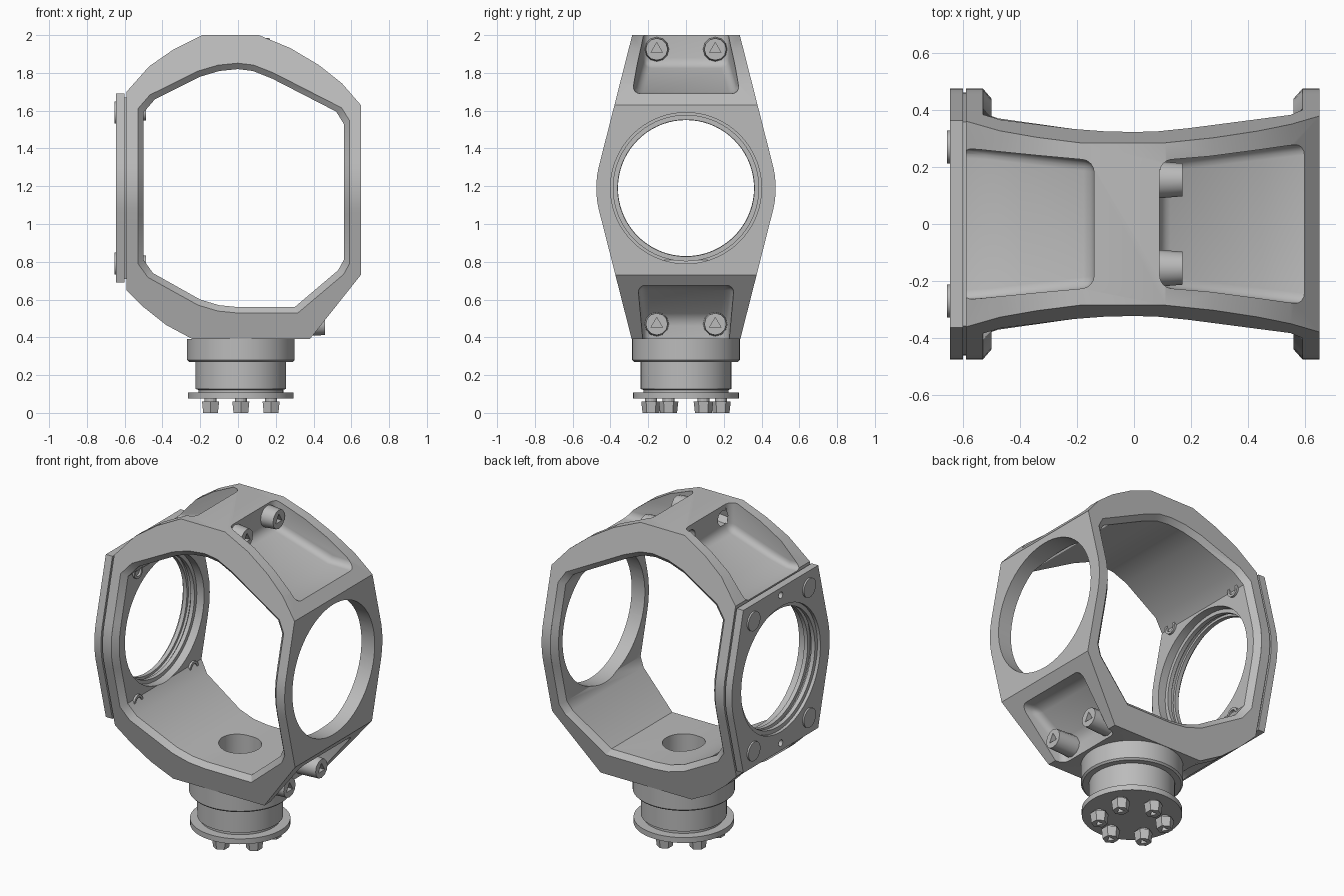
import bpy, bmesh, math
from mathutils import Matrix, Vector

if "Cube" in bpy.data.objects:
    bpy.data.objects.remove(bpy.data.objects["Cube"])

metal = bpy.data.materials.new("grey_metal")
metal.use_nodes = True
metal.diffuse_color = (0.5, 0.5, 0.5, 1)
metal.node_tree.nodes["Principled BSDF"].inputs["Base Color"].default_value = (0.5, 0.5, 0.5, 1)

MID_Z = 1.19      # height of the side openings
AXIS_X = 0.015    # centre of the mounting neck


def half_depth(z):
    """Depth of the housing: tapers to top and bottom, rounded in the middle."""
    d = abs(z - MID_Z)
    if d < 0.14:
        return 0.475 - 0.02 * (d / 0.14) ** 2
    return 0.455 - 0.254 * (d - 0.14)


def finish(name, bm):
    bmesh.ops.recalc_face_normals(bm, faces=bm.faces)
    mesh = bpy.data.meshes.new(name)
    bm.to_mesh(mesh)
    bm.free()
    mesh.materials.append(metal)
    obj = bpy.data.objects.new(name, mesh)
    bpy.context.collection.objects.link(obj)
    return obj


def loft(name, rings):
    """Closed solid through rings with equal point counts."""
    bm = bmesh.new()
    loops = [[bm.verts.new(p) for p in ring] for ring in rings]
    n = len(loops[0])
    for a, b in zip(loops, loops[1:]):
        for i in range(n):
            j = (i + 1) % n
            bm.faces.new((a[i], a[j], b[j], b[i]))
    bm.faces.new(loops[0])
    bm.faces.new(loops[-1])
    return finish(name, bm)


def rod(name, start, axis, length, r1, r2=None, sides=48):
    """Cylinder or frustum from a start point along an axis."""
    bm = bmesh.new()
    axis = Vector(axis)
    mat = Matrix.Translation(Vector(start) + axis * length / 2) @ axis.to_track_quat("Z", "Y").to_matrix().to_4x4()
    bmesh.ops.create_cone(bm, cap_ends=True, segments=sides, radius1=r1,
                          radius2=r1 if r2 is None else r2, depth=length, matrix=mat)
    return finish(name, bm)


def activate(obj):
    bpy.ops.object.select_all(action="DESELECT")
    obj.select_set(True)
    bpy.context.view_layer.objects.active = obj


def boolean(obj, tool, operation="DIFFERENCE"):
    mod = obj.modifiers.new("cut", "BOOLEAN")
    mod.operation, mod.object, mod.solver = operation, tool, "EXACT"
    activate(obj)
    bpy.ops.object.modifier_apply(modifier=mod.name)
    bpy.data.objects.remove(tool)


def smooth(obj):
    activate(obj)
    bpy.ops.object.shade_smooth_by_angle(angle=math.radians(32))


def side_outline(z0, z1):
    """Tapered outline as (y, z) pairs between two heights."""
    zs = [z0] + [MID_Z + 0.035 * k for k in range(-4, 5)] + [z1]
    return [(half_depth(z), z) for z in zs] + [(-half_depth(z), z) for z in reversed(zs)]


# Housing: front outline intersected with the tapered side outline
outer = [(0.38, 0.39), (0.65, 0.73), (0.65, 1.63), (0.55, 1.745), (0.43, 1.84),
         (0.28, 1.93), (0.11, 2.0), (-0.19, 2.0), (-0.34, 1.925), (-0.47, 1.835),
         (-0.59, 1.70), (-0.59, 0.65), (-0.5, 0.56), (-0.38, 0.465), (-0.24, 0.39)]
housing = loft("housing", [[(x, y, z) for x, z in outer] for y in (-0.6, 0.6)])
taper = loft("taper", [[(x, y, z) for y, z in side_outline(0.2, 2.2)] for x in (-1, 1)])
boolean(housing, taper, "INTERSECT")

# Front-to-back opening with a chamfered rim
mid = [MID_Z + d for d in (-0.14, -0.07, 0, 0.07, 0.14)]
inner = ([(0.3, 0.56), (0.53, 0.755), (0.56, 0.81)] + [(0.56, z) for z in mid]
         + [(0.56, 1.53), (0.52, 1.595), (0.18, 1.77), (0.08, 1.81), (0, 1.82), (-0.1, 1.81),
            (-0.2, 1.78), (-0.44, 1.66), (-0.5, 1.59)]
         + [(-0.5, z) for z in reversed(mid)]
         + [(-0.5, 0.81), (-0.45, 0.74), (-0.2, 0.6), (-0.1, 0.57), (0, 0.56)])


def widened(x, z):
    k = 1.055 if x > 0 else 1.06
    if abs(z - MID_Z) < 0.15:
        return (x * k, z)
    return (x * k, MID_Z + (z - MID_Z) * 1.05)


rim = [widened(x, z) for x, z in inner]
rings = []
for s in (-1, 1):
    part = [[(x, s * 0.8, z) for x, z in rim],
            [(x, s * half_depth(z), z) for x, z in rim],
            [(x, s * (half_depth(z) - 0.035), z) for x, z in inner]]
    rings += part if s < 0 else part[::-1]
boolean(housing, loft("opening", rings))


# Lightening pockets at the four corners
def pocket(points):
    wall = points[0][0]

    def width(x):
        return 0.222 + 0.12 * min(abs(x - wall), 0.55)
    tool = loft("pocket", [[(x, s * width(x), z) for x, z in points] for s in (-1, 1)])
    mod = tool.modifiers.new("round", "BEVEL")
    mod.width, mod.segments, mod.limit_method = 0.04, 4, "ANGLE"
    mod.angle_limit = math.radians(40)
    boolean(housing, tool)


pocket([(0.09, 2.3), (0.09, 1.84), (0.45, 1.7), (0.58, 1.69), (0.9, 1.69), (0.9, 2.3)])
pocket([(-0.14, 2.3), (-0.14, 1.84), (-0.4, 1.73), (-0.52, 1.69), (-0.9, 1.69), (-0.9, 2.3)])
pocket([(0.32, 0.1), (0.32, 0.5), (0.52, 0.675), (0.9, 0.675), (0.9, 0.1)])
pocket([(-0.25, 0.1), (-0.25, 0.51), (-0.46, 0.65), (-0.9, 0.65), (-0.9, 0.1)])

# Bores: side openings, floor hole, bolt holes
boolean(housing, rod("bore", (0, 0, MID_Z), (1, 0, 0), 1, 0.4, sides=72))
boolean(housing, rod("bore", (-1, 0, MID_Z), (1, 0, 0), 1, 0.385, sides=72))
boolean(housing, rod("bore", (AXIS_X, 0, 0.2), (0, 0, 1), 0.6, 0.12))
for y in (-0.155, 0.155):
    boolean(housing, rod("bore", (-0.2, y, 1.925), (1, 0, 0), 0.2, 0.045, sides=24))
smooth(housing)

# Side cover plate with stepped opening and a thin spacer behind it
plate = loft("cover_plate", [[(x, y, z) for y, z in side_outline(0.69, 1.69)] for x in (-0.645, -0.6)])
boolean(plate, rod("bore", (-1, 0, MID_Z), (1, 0, 0), 1, 0.36, sides=72))
boolean(plate, rod("bore", (-0.7, 0, MID_Z), (1, 0, 0), 0.075, 0.385, sides=72))
for z in (0.735, 1.645):
    boolean(plate, rod("bore", (-0.7, 0, z), (1, 0, 0), 0.2, 0.02, sides=16))
smooth(plate)
spacer = loft("plate_spacer", [[(x, y * 0.97, z) for y, z in side_outline(0.71, 1.67)] for x in (-0.601, -0.585)])
boolean(spacer, rod("bore", (-1, 0, MID_Z), (1, 0, 0), 1, 0.375, sides=72))
smooth(spacer)


def ring(name, x0, x1, r_out, r_in):
    obj = rod(name, (x0, 0, MID_Z), (1, 0, 0), x1 - x0, r_out, sides=72)
    boolean(obj, rod("bore", (x0 - 0.1, 0, MID_Z), (1, 0, 0), 0.6, r_in, sides=72))
    smooth(obj)


ring("retaining_ring", -0.575, -0.55, 0.39, 0.362)

# Cover plate bolts, with hollow ends showing inside the housing
for y in (-0.27, 0.27):
    for z in (0.79, 1.59):
        smooth(rod("plate_bolt_head", (-0.655, y, z), (1, 0, 0), 0.02, 0.058, sides=32))
        end = rod("plate_bolt_end", (-0.56, y, z), (1, 0, 0), 0.073, 0.042, sides=24)
        boolean(end, rod("bore", (-0.53, y, z), (1, 0, 0), 0.2, 0.027, sides=24))
        smooth(end)


# Pocket bolts with triangular sockets
def pocket_bolt(x0, x1, y, z):
    bolt = rod("pocket_bolt", (x0, y, z), (1, 0, 0), x1 - x0, 0.065, 0.058, sides=12)
    boolean(bolt, rod("socket", (x1 - 0.03, y, z), (1, 0, 0), 0.1, 0.035, sides=3))
    smooth(bolt)


for y in (-0.155, 0.155):
    pocket_bolt(0.085, 0.17, y, 1.925)
    pocket_bolt(0.31, 0.46, y, 0.47)

# Mounting neck: turned profile with collar, groove, flange and blind bore
profile = [(0, 0.075), (0.28, 0.075), (0.28, 0.108), (0.225, 0.108), (0.225, 0.122),
           (0.24, 0.127), (0.24, 0.27), (0.275, 0.27), (0.285, 0.28), (0.285, 0.39),
           (0.12, 0.39), (0.12, 0.14), (0, 0.14)]
bm = bmesh.new()
verts = [bm.verts.new((AXIS_X + r, 0, z)) for r, z in profile]
edges = [bm.edges.new(pair) for pair in zip(verts, verts[1:])]
bmesh.ops.spin(bm, geom=verts + edges, cent=(AXIS_X, 0, 0), axis=(0, 0, 1),
               angle=math.tau, steps=64, use_merge=False)
bmesh.ops.remove_doubles(bm, verts=bm.verts, dist=0.0005)
smooth(finish("mounting_neck", bm))

# Flange bolts
for k in range(6):
    a = math.radians(30 + 60 * k)
    x, y = AXIS_X + 0.185 * math.cos(a), 0.185 * math.sin(a)
    rod("flange_bolt_shank", (x, y, 0.05), (0, 0, 1), 0.03, 0.032, sides=16)
    head = rod("flange_bolt_head", (x, y, 0), (0, 0, 1), 0.06, 0.045, 0.052, sides=6)
    boolean(head, rod("socket", (x, y, -0.05), (0, 0, 1), 0.075, 0.025, sides=3))
